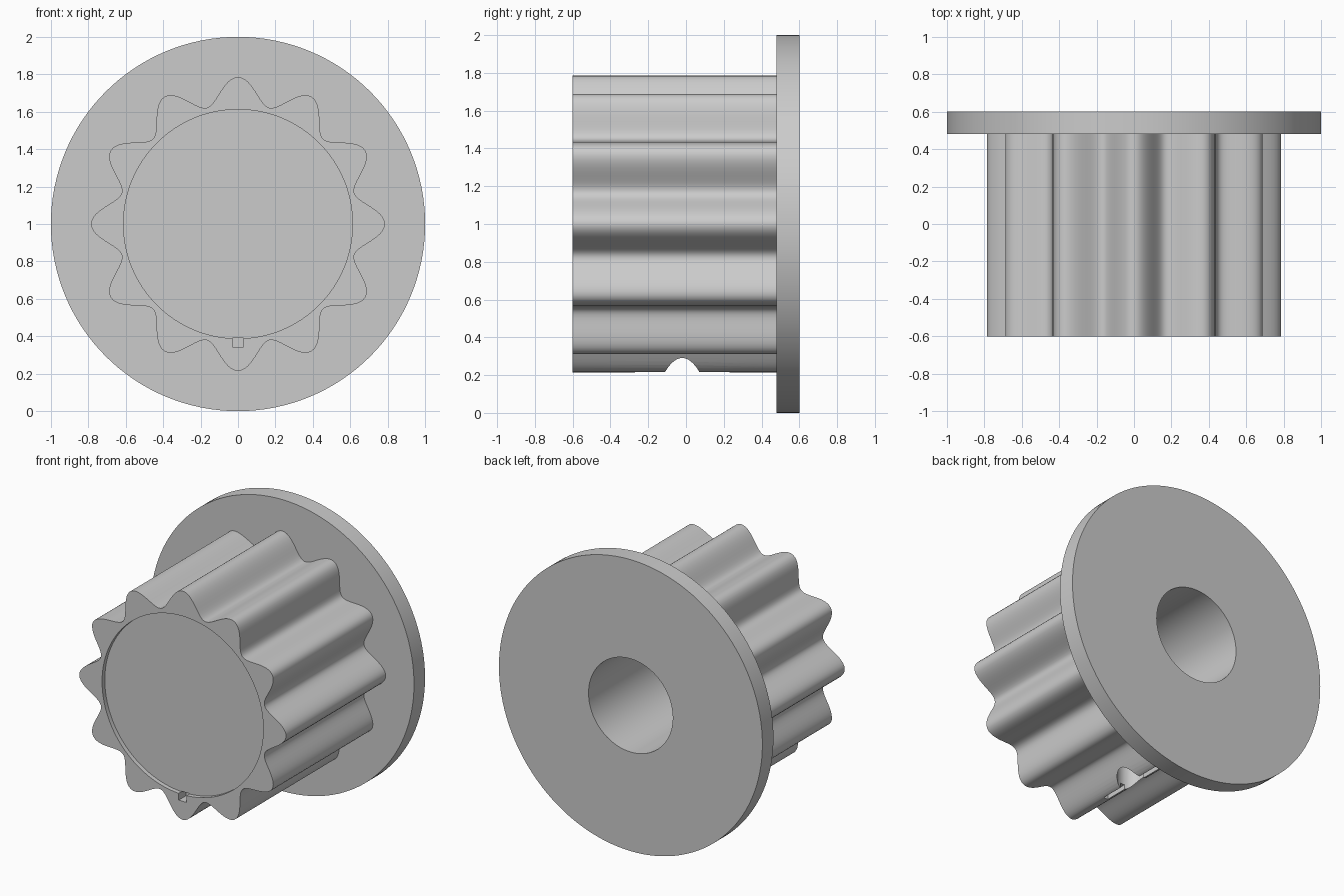
import bpy, bmesh, math

if "Cube" in bpy.data.objects:
    bpy.data.objects.remove(bpy.data.objects["Cube"])

AXIS_Z = 1.0      # height of the knob's axis


def prism(name, radius_at, y0, y1, n):
    """Extrude a polar profile along y around the knob axis."""
    bm = bmesh.new()
    rings = []
    for y in (y0, y1):
        ring = []
        for i in range(n):
            a = 2 * math.pi * i / n
            r = radius_at(a)
            ring.append(bm.verts.new((r * math.cos(a), y, AXIS_Z + r * math.sin(a))))
        rings.append(ring)
    for ring in rings:
        bm.faces.new(ring)
    for i in range(n):
        j = (i + 1) % n
        bm.faces.new((rings[0][i], rings[0][j], rings[1][j], rings[1][i]))
    bmesh.ops.recalc_face_normals(bm, faces=bm.faces)
    me = bpy.data.meshes.new(name)
    bm.to_mesh(me)
    bm.free()
    ob = bpy.data.objects.new(name, me)
    bpy.context.collection.objects.link(ob)
    return ob


def box(name, lo, hi):
    bpy.ops.mesh.primitive_cube_add(size=1, location=[(a + b) / 2 for a, b in zip(lo, hi)])
    ob = bpy.context.object
    ob.name = name
    ob.scale = [b - a for a, b in zip(lo, hi)]
    return ob


def combine(target, tool, operation):
    """Apply a boolean and discard the tool object."""
    tool.hide_render = True
    mod = target.modifiers.new(tool.name, 'BOOLEAN')
    mod.operation = operation
    mod.solver = 'EXACT'
    mod.object = tool
    bpy.context.view_layer.update()
    bpy.context.view_layer.objects.active = target
    bpy.ops.object.modifier_apply(modifier=mod.name)
    bpy.data.objects.remove(tool, do_unlink=True)


# Twelve-lobed grip
knob = prism("lobed_knob", lambda a: 0.714 + 0.071 * math.cos(12 * a), -0.6, 0.52, 288)

# Back flange
combine(knob, prism("flange", lambda a: 1.0, 0.48, 0.6, 128), 'UNION')

# Shallow front recess showing the round cap, and its pry notch
combine(knob, prism("cap_recess", lambda a: 0.612, -0.7, -0.57, 128), 'DIFFERENCE')
combine(knob, box("cap_notch", (-0.03, -0.7, 0.342), (0.03, -0.52, 0.392)), 'DIFFERENCE')

# Shaft bore from the back
combine(knob, prism("shaft_bore", lambda a: 0.32, -0.47, 0.7, 96), 'DIFFERENCE')

# Set screw hole through the bottom lobe into the bore
bpy.ops.mesh.primitive_cylinder_add(vertices=48, radius=0.092, depth=0.9,
                                    location=(0, -0.02, 0.45))
screw = bpy.context.object
screw.name = "set_screw_hole"
combine(knob, screw, 'DIFFERENCE')

# Narrow slot along the bottom lobe
combine(knob, box("lobe_slot", (-0.016, -0.27, 0.0), (0.016, 0.23, 0.25)), 'DIFFERENCE')

# Smooth shading with sharp rims
bpy.ops.object.select_all(action='DESELECT')
knob.select_set(True)
bpy.context.view_layer.objects.active = knob
bpy.ops.object.shade_smooth_by_angle(angle=math.radians(30))
